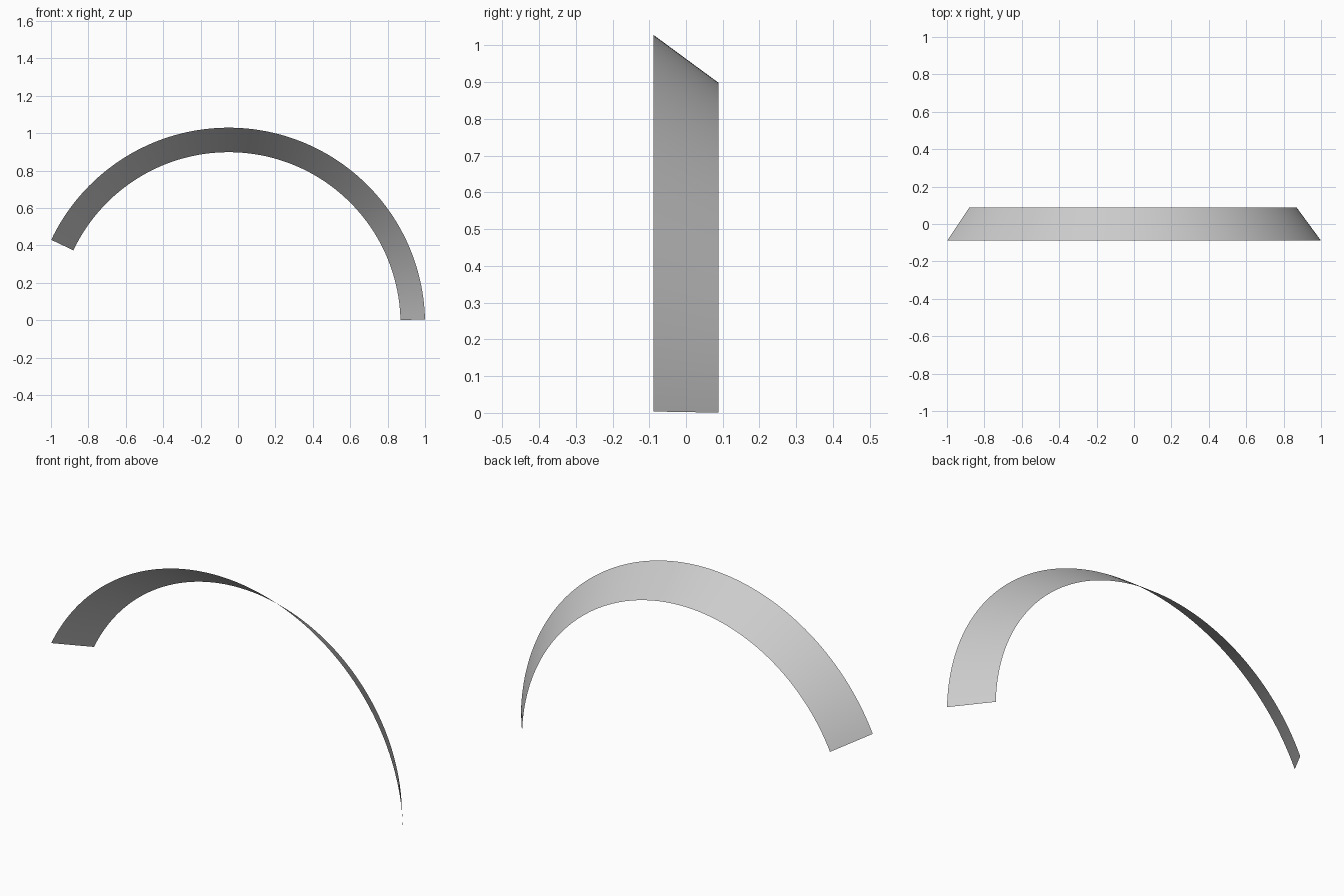
import bpy, bmesh
from math import sin, cos, radians

if "Cube" in bpy.data.objects:
    bpy.data.objects.remove(bpy.data.objects["Cube"])

CX, CZ = -0.05, -0.021          # axis of the conical band
START, END = radians(1.35), radians(154.6)
RIMS = [(1.05, -0.089), (0.919, 0.089)]   # (radius, y) of front and back edge
SEGMENTS = 96

# Open conical strip, a single thin sheet
bm = bmesh.new()
rows = []
for i in range(SEGMENTS + 1):
    a = START + (END - START) * i / SEGMENTS
    rows.append([bm.verts.new((CX + r * cos(a), y, CZ + r * sin(a))) for r, y in RIMS])
for (a0, b0), (a1, b1) in zip(rows, rows[1:]):
    bm.faces.new((a0, b0, b1, a1)).smooth = True
bm.normal_update()
# Outer side faces away from the axis
if sum(f.normal.z for f in bm.faces) < 0:
    bmesh.ops.reverse_faces(bm, faces=bm.faces[:])

mesh = bpy.data.meshes.new("curved_band")
bm.to_mesh(mesh)
bm.free()
band = bpy.data.objects.new("curved_band", mesh)
bpy.context.collection.objects.link(band)
